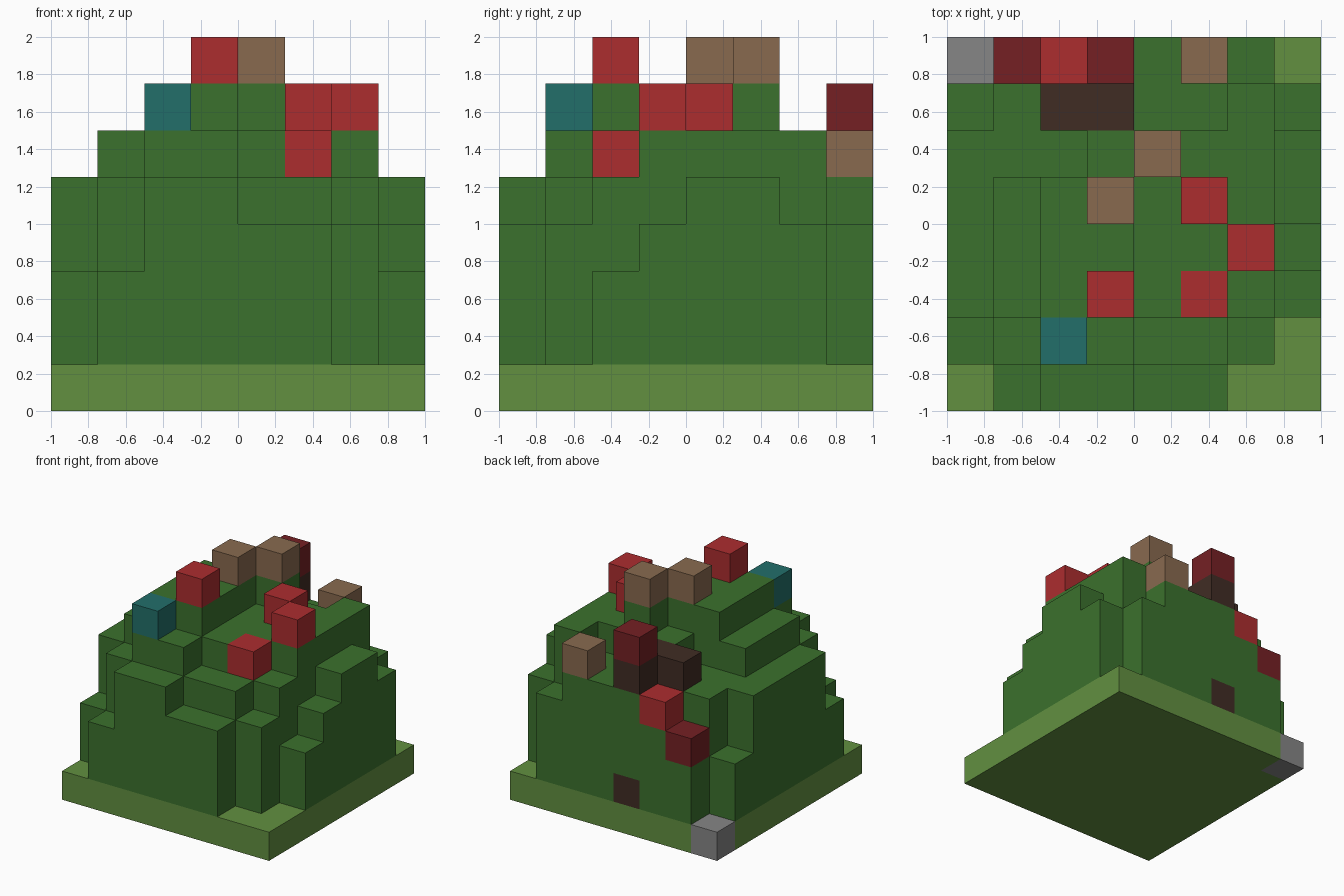
import bpy
import bmesh
from mathutils import Vector

if "Cube" in bpy.data.objects:
    bpy.data.objects.remove(bpy.data.objects["Cube"], do_unlink=True)

CELL = 0.25
N = 8

# Column heights in cells: one row per step from front to back, left to right along +x
HEIGHTS = [
    "13554411",
    "35765541",
    "56786653",
    "56776674",
    "56786765",
    "55568665",
    "35665564",
    "14575641",
]

# Part name -> material name and sRGB colour
PARTS = {
    "meadow_base": ("light green", (98, 144, 64)),
    "hill": ("green", (59, 113, 45)),
    "red_blocks": ("red", (172, 45, 47)),
    "dark_red_blocks": ("dark red", (117, 32, 36)),
    "wood_blocks": ("brown", (137, 106, 79)),
    "dark_wood_blocks": ("dark brown", (64, 44, 36)),
    "teal_block": ("teal", (34, 111, 106)),
    "corner_stone": ("grey", (134, 134, 134)),
}

# Columns whose top cell is a coloured block
TOPPED = {
    "red_blocks": [(3, 2), (5, 2), (6, 3), (5, 4), (2, 7)],
    "dark_red_blocks": [(1, 7), (3, 7)],
    "wood_blocks": [(3, 4), (4, 5), (5, 7)],
    "dark_wood_blocks": [(2, 6), (3, 6)],
    "teal_block": [(2, 1)],
    "corner_stone": [(0, 7)],
}


def linear(c):
    c /= 255
    return c / 12.92 if c <= 0.04045 else ((c + 0.055) / 1.055) ** 2.4


def make_material(name, rgb):
    colour = tuple(linear(c) for c in rgb) + (1.0,)
    mat = bpy.data.materials.new(name)
    mat.use_nodes = True
    mat.diffuse_color = colour
    bsdf = next(n for n in mat.node_tree.nodes if n.type == "BSDF_PRINCIPLED")
    bsdf.inputs["Base Color"].default_value = colour
    bsdf.inputs["Roughness"].default_value = 0.9
    return mat


# Fill the grid of cells: base layer, hill above, then coloured tops
cells = {}
for j, row in enumerate(HEIGHTS):
    for i, h in enumerate(row):
        for k in range(int(h)):
            cells[i, j, k] = "hill" if k else "meadow_base"
for part, columns in TOPPED.items():
    for i, j in columns:
        cells[i, j, int(HEIGHTS[j][i]) - 1] = part

# Dark wood under the rear post, and the doorway at the foot of the back wall
cells[3, 7, 5] = "dark_wood_blocks"
cells[3, 7, 1] = "dark_wood_blocks"


def build_part(part, mat):
    """Skin the part's cells, keeping only the faces open to the air."""
    bm = bmesh.new()
    for cell, owner in cells.items():
        if owner != part:
            continue
        centre = Vector(cell) + Vector((0.5, 0.5, 0.5))
        for axis in range(3):
            for side in (-1, 1):
                step = [0, 0, 0]
                step[axis] = side
                if tuple(c + s for c, s in zip(cell, step)) in cells:
                    continue
                normal = Vector(step)
                u = Vector((0, 0, 0))
                u[(axis + 1) % 3] = 0.5
                v = normal.cross(u)
                mid = centre + normal * 0.5
                corners = (mid - u - v, mid + u - v, mid + u + v, mid - u + v)
                bm.faces.new([bm.verts.new((p - Vector((N / 2, N / 2, 0))) * CELL)
                              for p in corners])
    bmesh.ops.remove_doubles(bm, verts=bm.verts, dist=0.001)
    # Merge coplanar squares into clean flat terraces
    bmesh.ops.dissolve_limit(bm, angle_limit=0.01, verts=bm.verts, edges=bm.edges)
    mesh = bpy.data.meshes.new(part)
    bm.to_mesh(mesh)
    bm.free()
    mesh.materials.append(mat)
    obj = bpy.data.objects.new(part, mesh)
    bpy.context.collection.objects.link(obj)


for part, (mat_name, rgb) in PARTS.items():
    build_part(part, make_material(mat_name, rgb))
